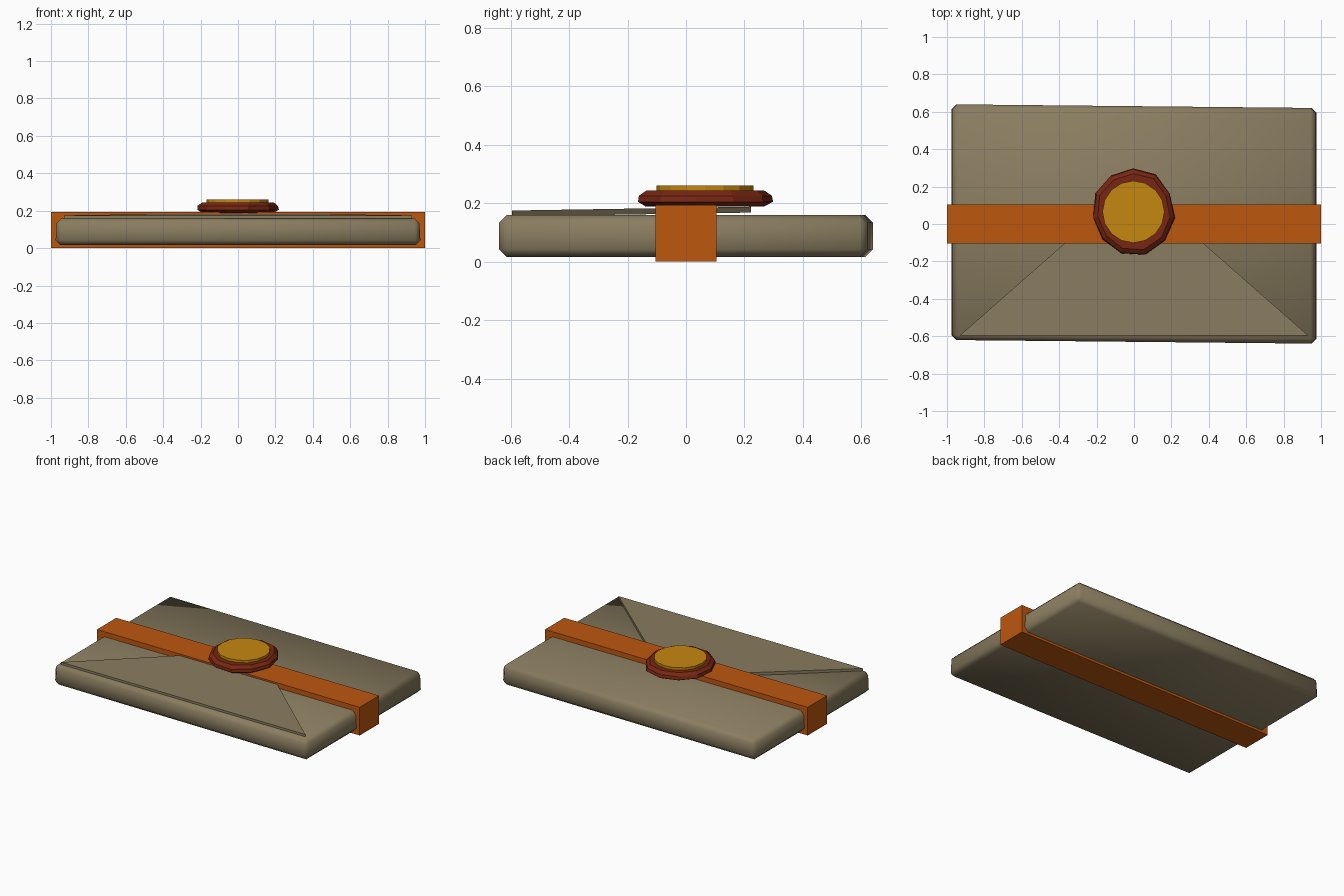
import bpy
import bmesh
import math
import random

random.seed(4)
old = bpy.data.objects.get("Cube")
if old:
    bpy.data.objects.remove(old, do_unlink=True)


def material(name, rgb):
    """Flat colour given as 0-255 screen values, stored linear."""
    lin = [((c / 255 + 0.055) / 1.055) ** 2.4 for c in rgb] + [1.0]
    mat = bpy.data.materials.new(name)
    mat.use_nodes = True
    mat.diffuse_color = lin
    mat.node_tree.nodes["Principled BSDF"].inputs["Base Color"].default_value = lin
    return mat


paper = material("tan paper", (138, 125, 96))
ribbon = material("orange ribbon", (190, 87, 15))
wax = material("red wax", (120, 38, 18))
gold = material("gold", (198, 135, 17))


def finish(bm, name, mat, smooth_angle=None):
    bmesh.ops.recalc_face_normals(bm, faces=bm.faces)
    mesh = bpy.data.meshes.new(name)
    bm.to_mesh(mesh)
    bm.free()
    mesh.materials.append(mat)
    if smooth_angle:
        mesh.shade_smooth()
        mesh.set_sharp_from_angle(angle=math.radians(smooth_angle))
    obj = bpy.data.objects.new(name, mesh)
    bpy.context.collection.objects.link(obj)
    return obj


def box(size, z_mid):
    bm = bmesh.new()
    bmesh.ops.create_cube(bm, size=1)
    for v in bm.verts:
        v.co = (v.co.x * size[0], v.co.y * size[1], v.co.z * size[2] + z_mid)
    return bm


def stack(rings):
    """Skin a list of equal-length point rings and cap both ends."""
    bm = bmesh.new()
    loops = [[bm.verts.new(p) for p in ring] for ring in rings]
    n = len(loops[0])
    for low, high in zip(loops, loops[1:]):
        for i in range(n):
            j = (i + 1) % n
            bm.faces.new((low[i], low[j], high[j], high[i]))
    bm.faces.new(loops[0][::-1])
    bm.faces.new(loops[-1])
    return bm


# Envelope: chamfered slab, slightly skewed and narrowed at the top
bm = box((1.95, 1.26, 0.143), 0.088)
bmesh.ops.bevel(bm, geom=bm.edges[:], offset=0.026, segments=1, affect='EDGES')
for v in bm.verts:
    v.co.y -= 0.01 * v.co.x
    if v.co.z > 0.1:
        v.co.x *= 0.995
finish(bm, "envelope", paper, 50)

# Triangular flap, rising gently towards its tip
outline = [(-0.93, -0.595), (0.93, -0.595), (0, 0.223)]
rise = lambda y: 0.016 * (y + 0.595)
finish(stack([[(x, y, z + rise(y)) for x, y in outline] for z in (0.155, 0.175)]),
       "flap", paper)

# Ribbon band around the envelope
finish(box((2.0, 0.21, 0.194), 0.097), "ribbon_band", ribbon)

# Wax seal: uneven eleven-sided blob
sides = 11
wobble = [random.uniform(0.96, 1.03) for _ in range(sides)]


def blob_ring(radius, z, jitter):
    ring = []
    for i in range(sides):
        a = math.tau * i / sides + math.pi / 2
        r = radius * wobble[i] * random.uniform(1 - jitter, 1 + jitter)
        ring.append((r * 0.95 * math.cos(a) - 0.005, r * math.sin(a) + 0.067, z))
    return ring


finish(stack([blob_ring(0.205, 0.188, 0.02), blob_ring(0.235, 0.205, 0.01),
              blob_ring(0.23, 0.225, 0.015), blob_ring(0.208, 0.243, 0.01)]),
       "wax_seal", wax)

# Gold disc pressed into the seal
bm = bmesh.new()
bmesh.ops.create_cone(bm, cap_ends=True, segments=16, radius1=0.166,
                      radius2=0.166, depth=0.022)
disc = finish(bm, "seal_disc", gold)
disc.location = (-0.003, 0.065, 0.249)
